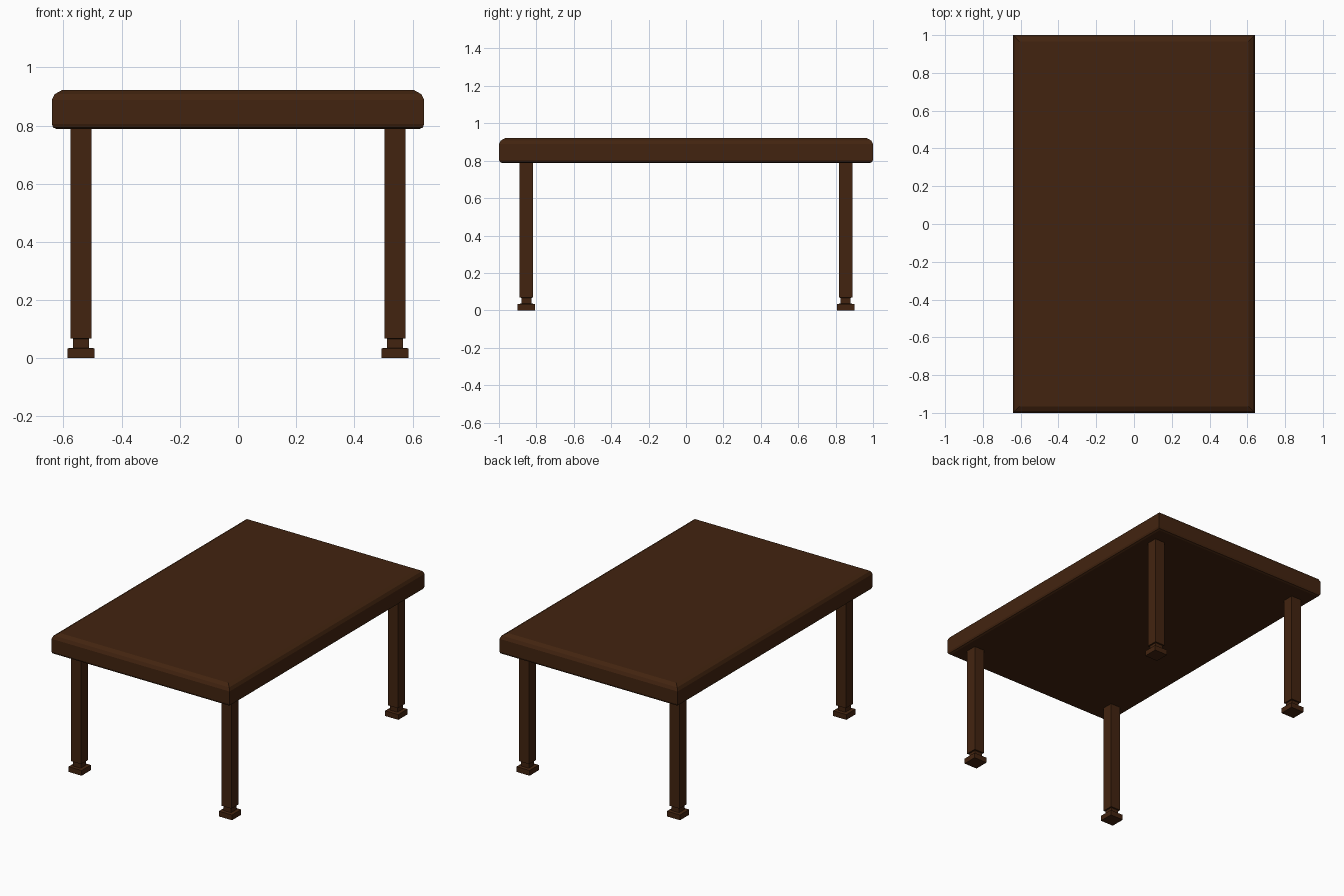
import bpy
import bmesh

cube = bpy.data.objects.get("Cube")
if cube:
    bpy.data.objects.remove(cube, do_unlink=True)

# Dark wood
wood = bpy.data.materials.new("dark_brown_wood")
wood.use_nodes = True
color = (0.055, 0.0175, 0.005, 1)
wood.diffuse_color = color
wood.node_tree.nodes["Principled BSDF"].inputs["Base Color"].default_value = color


def stacked_block(name, center, half_x, half_y, profile):
    """Loft rectangles upward; profile holds (inset, height) pairs."""
    bm = bmesh.new()
    rings = []
    for inset, z in profile:
        x, y = half_x - inset, half_y - inset
        rings.append([bm.verts.new((sx * x, sy * y, z))
                      for sx, sy in ((-1, -1), (1, -1), (1, 1), (-1, 1))])
    for low, high in zip(rings, rings[1:]):
        for i in range(4):
            j = (i + 1) % 4
            bm.faces.new((low[i], low[j], high[j], high[i]))
    bm.faces.new(rings[0][::-1])
    bm.faces.new(rings[-1])
    mesh = bpy.data.meshes.new(name)
    bm.to_mesh(mesh)
    bm.free()
    mesh.materials.append(wood)
    obj = bpy.data.objects.new(name, mesh)
    obj.location = (center[0], center[1], 0)
    bpy.context.collection.objects.link(obj)
    return obj


# Tabletop with eased edges, softer above than below
stacked_block("tabletop", (0, 0), 0.64, 1.0, [
    (0.016, 0.788), (0.005, 0.793), (0, 0.805),
    (0, 0.888), (0.01, 0.908), (0.035, 0.922)])

# Square legs, each with a narrow neck above a wider foot
leg_profile = [(0, 0), (0, 0.034), (0.02, 0.036), (0.02, 0.067),
               (0.011, 0.068), (0.011, 0.79)]
for side, sx in (("right", -1), ("left", 1)):
    for end, sy in (("front", -1), ("back", 1)):
        stacked_block(f"{end}_{side}_leg", (sx * 0.54, sy * 0.853),
                      0.047, 0.047, leg_profile)
